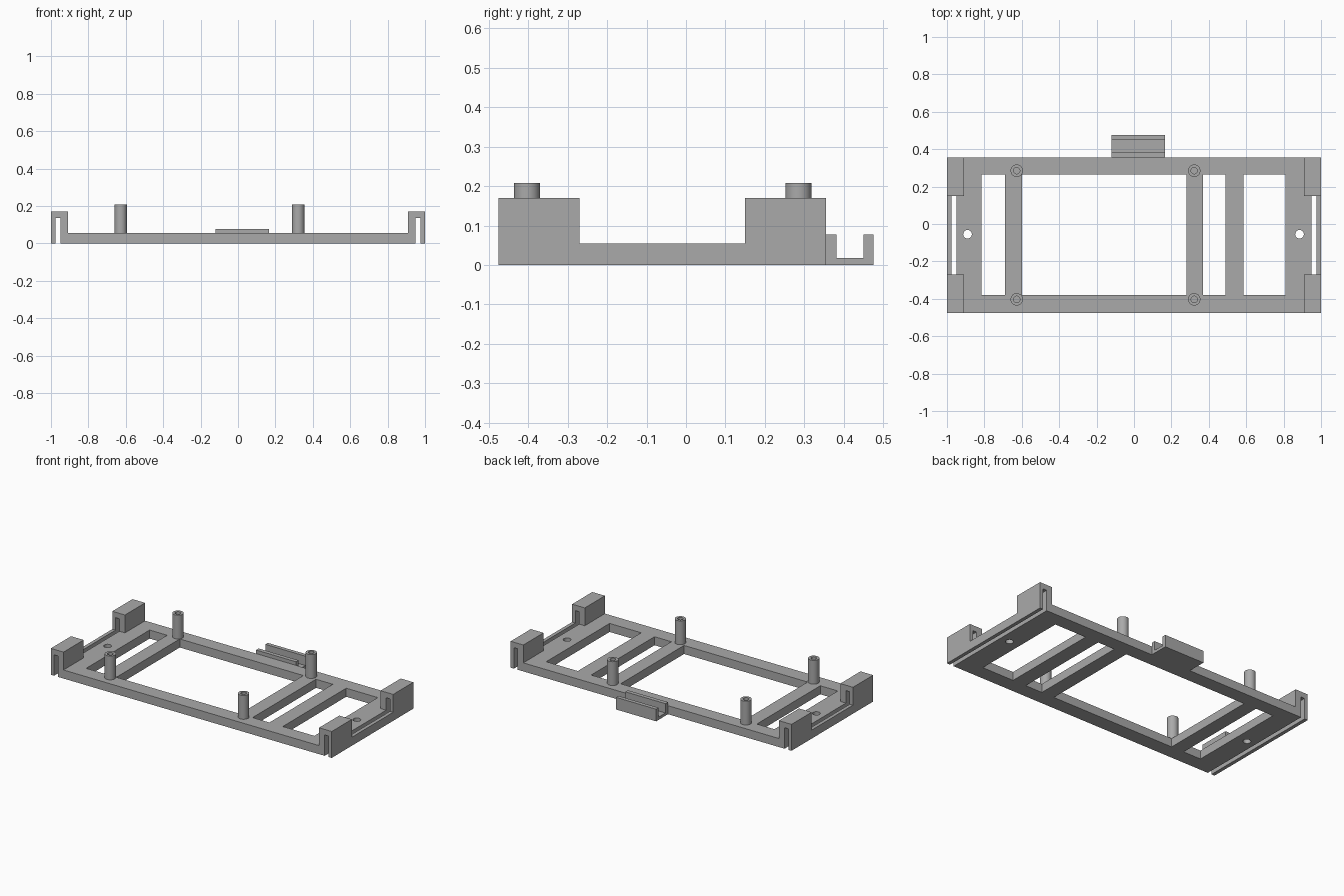
import bpy, bmesh, math
from mathutils import Matrix, Vector

cube = bpy.data.objects.get("Cube")
if cube:
    bpy.data.objects.remove(cube, do_unlink=True)

grey = bpy.data.materials.new("matte_grey")
grey.use_nodes = True
colour = (0.4, 0.4, 0.4, 1)
grey.diffuse_color = colour
grey.node_tree.nodes["Principled BSDF"].inputs["Base Color"].default_value = colour

PLATE = 0.055                  # plate thickness
FRONT, BACK = -0.475, 0.355    # plate edges in y
SLOT_IN, SLOT_OUT = 0.95, 0.977


def finish(name, bm):
    bmesh.ops.recalc_face_normals(bm, faces=bm.faces)
    mesh = bpy.data.meshes.new(name)
    bm.to_mesh(mesh)
    bm.free()
    mesh.materials.append(grey)
    obj = bpy.data.objects.new(name, mesh)
    bpy.context.collection.objects.link(obj)
    return obj


def box(name, x0, x1, y0, y1, z0, z1):
    bm = bmesh.new()
    centre = Vector((x0 + x1, y0 + y1, z0 + z1)) / 2
    size = Matrix.Diagonal((x1 - x0, y1 - y0, z1 - z0, 1))
    bmesh.ops.create_cube(bm, size=1, matrix=Matrix.Translation(centre) @ size)
    return finish(name, bm)


def extrude(name, points, offset):
    """Closed planar outline pushed along an offset."""
    bm = bmesh.new()
    face = bm.faces.new([bm.verts.new(p) for p in points])
    new = bmesh.ops.extrude_face_region(bm, geom=[face])["geom"]
    bmesh.ops.translate(bm, vec=offset, verts=[v for v in new if isinstance(v, bmesh.types.BMVert)])
    return finish(name, bm)


def cylinder(name, x, y, z0, z1, radius):
    bm = bmesh.new()
    bmesh.ops.create_cone(bm, cap_ends=True, segments=32, radius1=radius, radius2=radius,
                          depth=z1 - z0, matrix=Matrix.Translation((x, y, (z0 + z1) / 2)))
    return finish(name, bm)


def smooth(obj):
    bpy.ops.object.select_all(action="DESELECT")
    obj.select_set(True)
    bpy.context.view_layer.objects.active = obj
    bpy.ops.object.shade_smooth_by_angle(angle=math.radians(30))


def carve(obj, cutters):
    for cutter in cutters:
        mod = obj.modifiers.new("cut", "BOOLEAN")
        mod.operation, mod.solver, mod.object = "DIFFERENCE", "EXACT", cutter
    graph = bpy.context.evaluated_depsgraph_get()
    mesh = bpy.data.meshes.new_from_object(obj.evaluated_get(graph))
    obj.modifiers.clear()
    obj.data = mesh
    for cutter in cutters:
        bpy.data.objects.remove(cutter, do_unlink=True)
    smooth(obj)


# Base frame with four windows and two screw holes
frame = box("base_frame", -SLOT_IN, SLOT_IN, FRONT, BACK, 0, PLATE)
windows = [(-0.815, -0.69), (-0.6, 0.28), (0.37, 0.49), (0.585, 0.81)]
cutters = [box("window_cutter", a, b, -0.38, 0.265, -0.1, 0.2) for a, b in windows]
cutters += [cylinder("screw_cutter", x, -0.055, -0.1, 0.2, 0.023) for x in (-0.89, 0.885)]
carve(frame, cutters)

# Corner hooks with a slot behind, joined by a thin outer rail on each side
TOP, ROOF = 0.17, 0.135
hook = [(0.91, PLATE), (0.91, TOP), (1, TOP), (1, 0),
        (SLOT_OUT, 0), (SLOT_OUT, ROOF), (SLOT_IN, ROOF), (SLOT_IN, PLATE)]
for side, s in (("left", 1), ("right", -1)):
    for end, y0, y1 in (("front", FRONT, -0.27), ("back", 0.15, BACK)):
        extrude(f"{end}_{side}_hook", [(s * x, y0, z) for x, z in hook], (0, y1 - y0, 0))
    xs = sorted((s * SLOT_OUT, s))
    box(f"{side}_outer_rail", *xs, -0.27, 0.15, 0, PLATE)

# Hollow standoff posts
for side, x in (("left", 0.322), ("right", -0.627)):
    for end, y in (("front", -0.403), ("back", 0.285)):
        post = cylinder(f"{end}_{side}_post", x, y, PLATE, 0.208, 0.033)
        carve(post, [cylinder("bore_cutter", x, y, PLATE + 0.01, 0.3, 0.017)])

# U-shaped cable clip on the back edge
clip = [(BACK, 0), (0.475, 0), (0.475, 0.078), (0.45, 0.078),
        (0.45, 0.018), (0.381, 0.018), (0.381, 0.078), (BACK, 0.078)]
extrude("back_clip", [(-0.12, y, z) for y, z in clip], (0.285, 0, 0))
